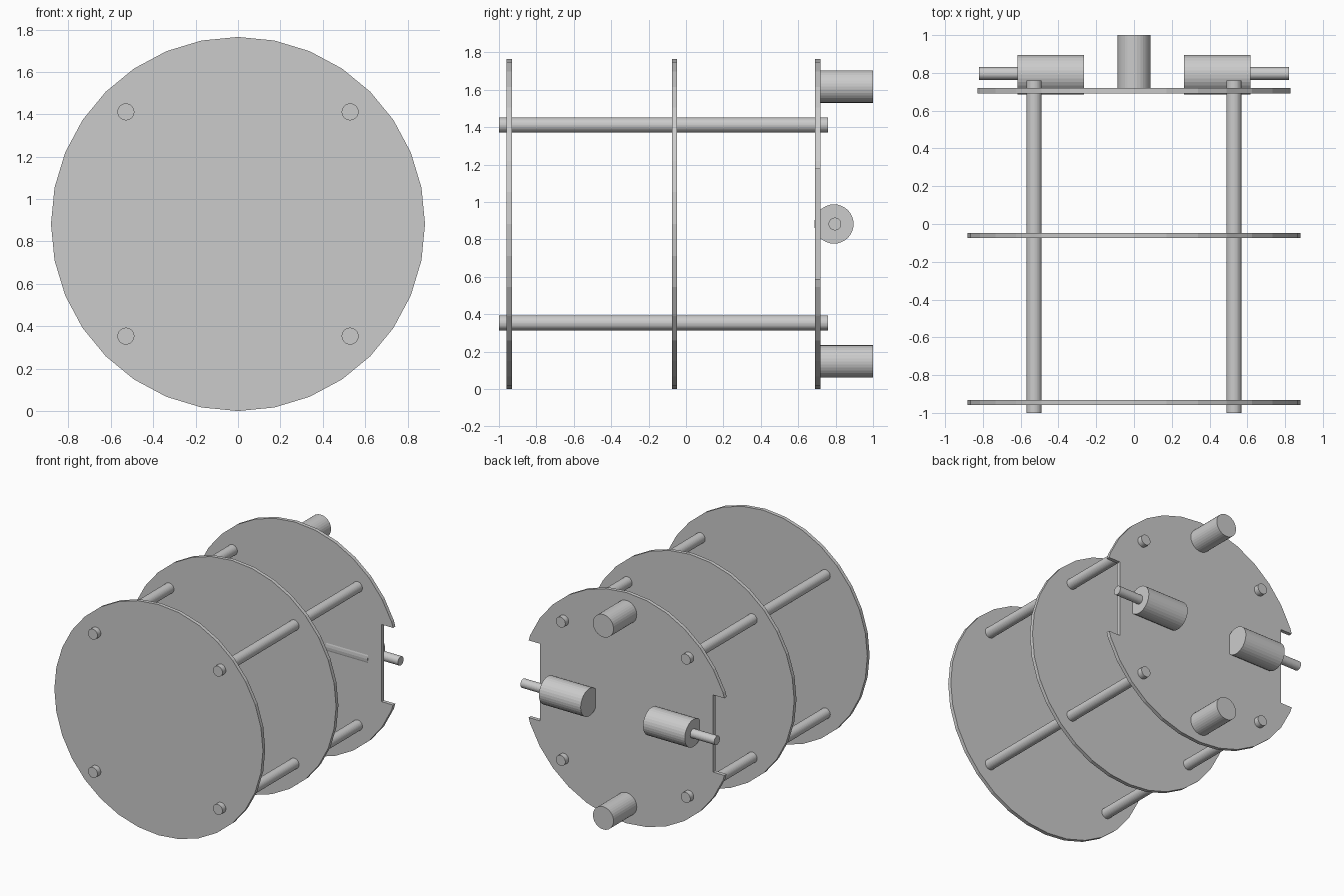
import bpy, bmesh
from math import sin, cos, pi
from mathutils import Matrix

if "Cube" in bpy.data.objects:
    bpy.data.objects.remove(bpy.data.objects["Cube"])

SIDES = 32
R = 0.8825           # plate radius and height of the main axis
THICK = 0.028


def cylinder(name, axis, start, end, radius, a, b):
    """Cylinder along 'x' (a, b = y, z) or along 'y' (a, b = x, z)."""
    mid = (start + end) / 2
    if axis == 'x':
        mat = Matrix.Translation((mid, a, b)) @ Matrix.Rotation(pi / 2, 4, 'Y')
    else:
        mat = Matrix.Translation((a, mid, b)) @ Matrix.Rotation(pi / 2, 4, 'X')
    bm = bmesh.new()
    bmesh.ops.create_cone(bm, cap_ends=True, segments=SIDES, radius1=radius,
                          radius2=radius, depth=abs(end - start), matrix=mat)
    return finish(name, bm)


def finish(name, bm):
    bmesh.ops.recalc_face_normals(bm, faces=bm.faces)
    mesh = bpy.data.meshes.new(name)
    bm.to_mesh(mesh)
    bm.free()
    obj = bpy.data.objects.new(name, mesh)
    bpy.context.collection.objects.link(obj)
    return obj


def notched_plate(name, y, half_height, inner_x):
    """Round plate with a rectangular notch on each side."""
    circle = [(R * cos(2 * pi * i / SIDES), R * sin(2 * pi * i / SIDES))
              for i in range(SIDES)]
    top = [p for p in circle if p[1] > half_height]
    # Point where the notch meets the faceted rim
    (x0, z0), (x1, z1) = circle[1], circle[2]
    rim_x = x0 + (x1 - x0) * (half_height - z0) / (z1 - z0)
    half = ([(inner_x, half_height), (rim_x, half_height)] + top +
            [(-rim_x, half_height), (-inner_x, half_height)])
    profile = half + [(-x, -z) for x, z in half]
    bm = bmesh.new()
    face = bm.faces.new([bm.verts.new((x, y - THICK / 2, R + z)) for x, z in profile])
    ext = bmesh.ops.extrude_face_region(bm, geom=[face], use_keep_orig=True)
    verts = [g for g in ext['geom'] if isinstance(g, bmesh.types.BMVert)]
    bmesh.ops.translate(bm, verts=verts, vec=(0, THICK, 0))
    return finish(name, bm)


# Round plates
for name, y in (("front_plate", -0.945), ("middle_plate", -0.061)):
    cylinder(name, 'y', y - THICK / 2, y + THICK / 2, R, 0, R)
notched_plate("back_plate", 0.705, 0.295, 0.732)

for s, side in ((-1, "left"), (1, "right")):
    # Connecting rods
    for t, level in ((-1, "lower"), (1, "upper")):
        cylinder(f"{level}_{side}_rod", 'y', -1.0, 0.76, 0.04, s * 0.529, R + t * 0.529)
    # Side motors with shafts
    cylinder(f"{side}_motor", 'x', s * 0.264, s * 0.617, 0.105, 0.791, R)
    cylinder(f"{side}_motor_shaft", 'x', s * 0.617, s * 0.82, 0.034, 0.796, R)

# Rear support posts
for t, level in ((-1, "lower"), (1, "upper")):
    cylinder(f"{level}_rear_post", 'y', 0.719, 1.0, 0.087, 0, R + t * 0.735)
